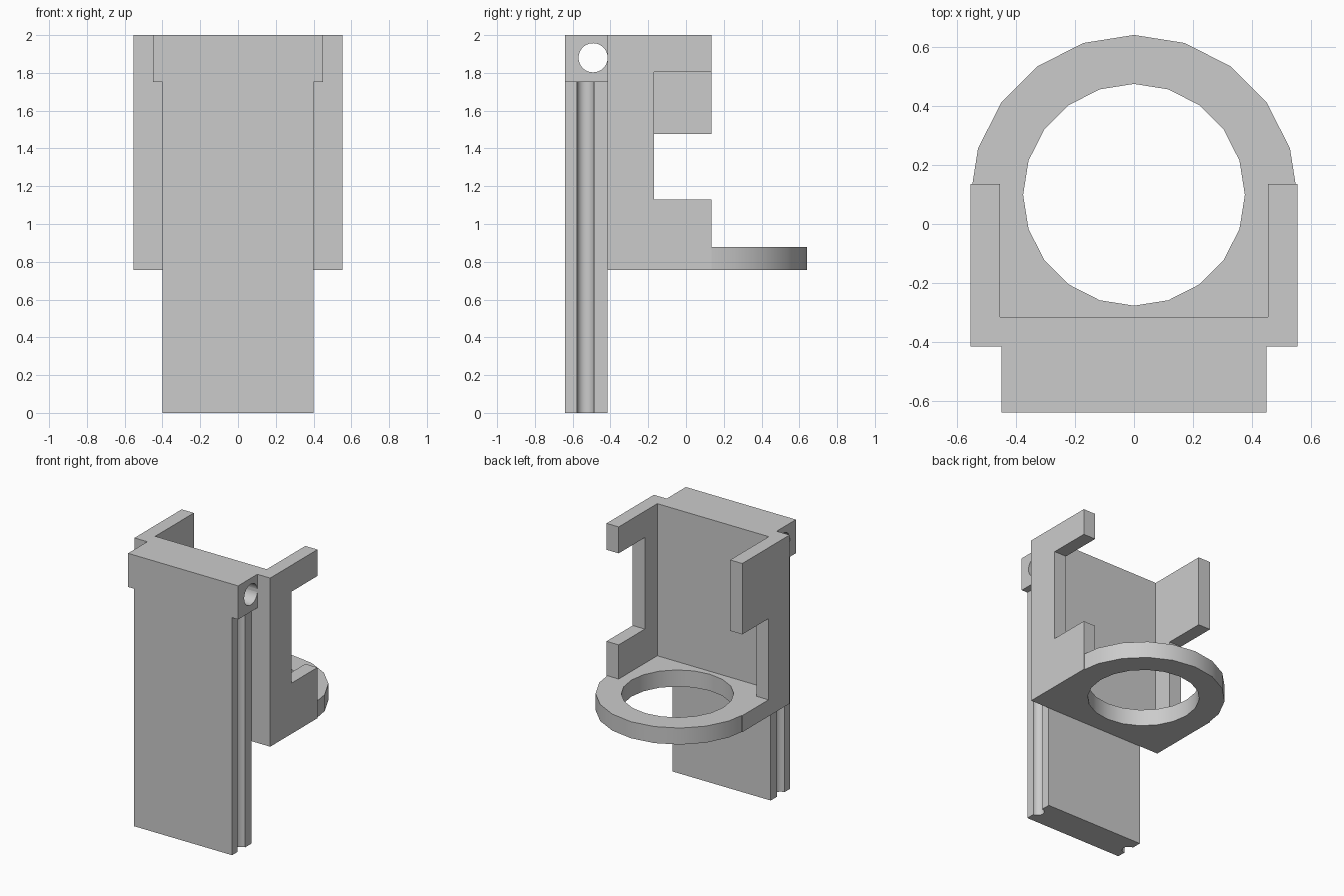
import bpy, bmesh, math
from mathutils import Vector

cube = bpy.data.objects.get("Cube")
if cube:
    bpy.data.objects.remove(cube, do_unlink=True)

grey = bpy.data.materials.new("plain grey")
grey.use_nodes = True
grey.diffuse_color = (0.6, 0.6, 0.6, 1)
grey.node_tree.nodes["Principled BSDF"].inputs["Base Color"].default_value = (0.6, 0.6, 0.6, 1)


def prism(name, outline, low, high, axis="z"):
    """Extrude a 2D outline along z (outline in x, y) or along x (outline in y, z)."""
    bm = bmesh.new()
    place = (lambda a, b: (a, b, low)) if axis == "z" else (lambda a, b: (low, a, b))
    face = bm.faces.new([bm.verts.new(place(a, b)) for a, b in outline])
    top = bmesh.ops.extrude_face_region(bm, geom=[face])
    step = Vector((0, 0, high - low)) if axis == "z" else Vector((high - low, 0, 0))
    moved = [g for g in top["geom"] if isinstance(g, bmesh.types.BMVert)]
    bmesh.ops.translate(bm, vec=step, verts=moved)
    bmesh.ops.recalc_face_normals(bm, faces=bm.faces)
    mesh = bpy.data.meshes.new(name)
    bm.to_mesh(mesh)
    bm.free()
    mesh.materials.append(grey)
    obj = bpy.data.objects.new(name, mesh)
    bpy.context.collection.objects.link(obj)
    return obj


def rect(a0, a1, b0, b1):
    return [(a0, b0), (a1, b0), (a1, b1), (a0, b1)]


def arc(cx, cy, r, start, end, steps):
    angles = [math.radians(start + (end - start) * i / steps) for i in range(steps + 1)]
    return [(cx + r * math.cos(t), cy + r * math.sin(t)) for t in angles]


def combine(obj, tool, operation):
    mod = obj.modifiers.new(operation.lower(), "BOOLEAN")
    mod.operation, mod.object, mod.solver = operation, tool, "EXACT"
    bpy.context.view_layer.objects.active = obj
    bpy.ops.object.modifier_apply(modifier=mod.name)
    bpy.data.objects.remove(tool, do_unlink=True)


def smooth(obj):
    bpy.ops.object.select_all(action="DESELECT")
    obj.select_set(True)
    bpy.context.view_layer.objects.active = obj
    bpy.ops.object.shade_smooth_by_angle(angle=math.radians(30))


FRONT, JOINT, BACK = -0.64, -0.416, 0.135
WIDE, INNER, FLOOR = 0.554, 0.455, 0.756


def mirrored(half):
    """Complete an outline given for its +x half."""
    return half + [(-x, y) for x, y in reversed(half)]


# Carrier: U-shaped walls with an arm opening on each side
carrier = prism("carrier", mirrored([(WIDE, JOINT), (WIDE, BACK), (INNER, BACK), (INNER, -0.315)]),
                FLOOR, 2)
for x0, x1, low, high in ((0.4, 0.7, 1.13, 1.805), (-0.7, -0.4, 0.878, 1.477)):
    combine(carrier, prism("opening", rect(-0.17, 0.3, low, high), x0, x1, "x"), "DIFFERENCE")

# Base shelf with a rounded back and a round hole
shelf_outline = [(-WIDE, JOINT), (WIDE, JOINT), (WIDE, BACK), (0.548, BACK)]
shelf_outline += arc(0, 0.085, 0.556, 18, 162, 8) + [(-0.548, BACK), (-WIDE, BACK)]
shelf = prism("shelf", shelf_outline, FLOOR, 0.878)
combine(shelf, prism("shelf_hole", arc(0, 0.099, 0.376, 0, 342, 19), 0.5, 1.1), "DIFFERENCE")
combine(carrier, shelf, "UNION")
smooth(carrier)

# Long front plate with a round groove down each edge
groove = arc(0.4, -0.532, 0.045, 270, 90, 16)
smooth(prism("front_plate", mirrored([(0.4, FRONT)] + groove + [(0.4, JOINT)]), 0, 1.752))

# Top block with a pin hole from side to side
block = prism("top_block", rect(FRONT, JOINT, 1.752, 2), -0.449, 0.449, "x")
combine(block, prism("pin_hole", arc(-0.492, 1.88, 0.077, 0, 352.5, 47), -1, 1, "x"), "DIFFERENCE")
smooth(block)
